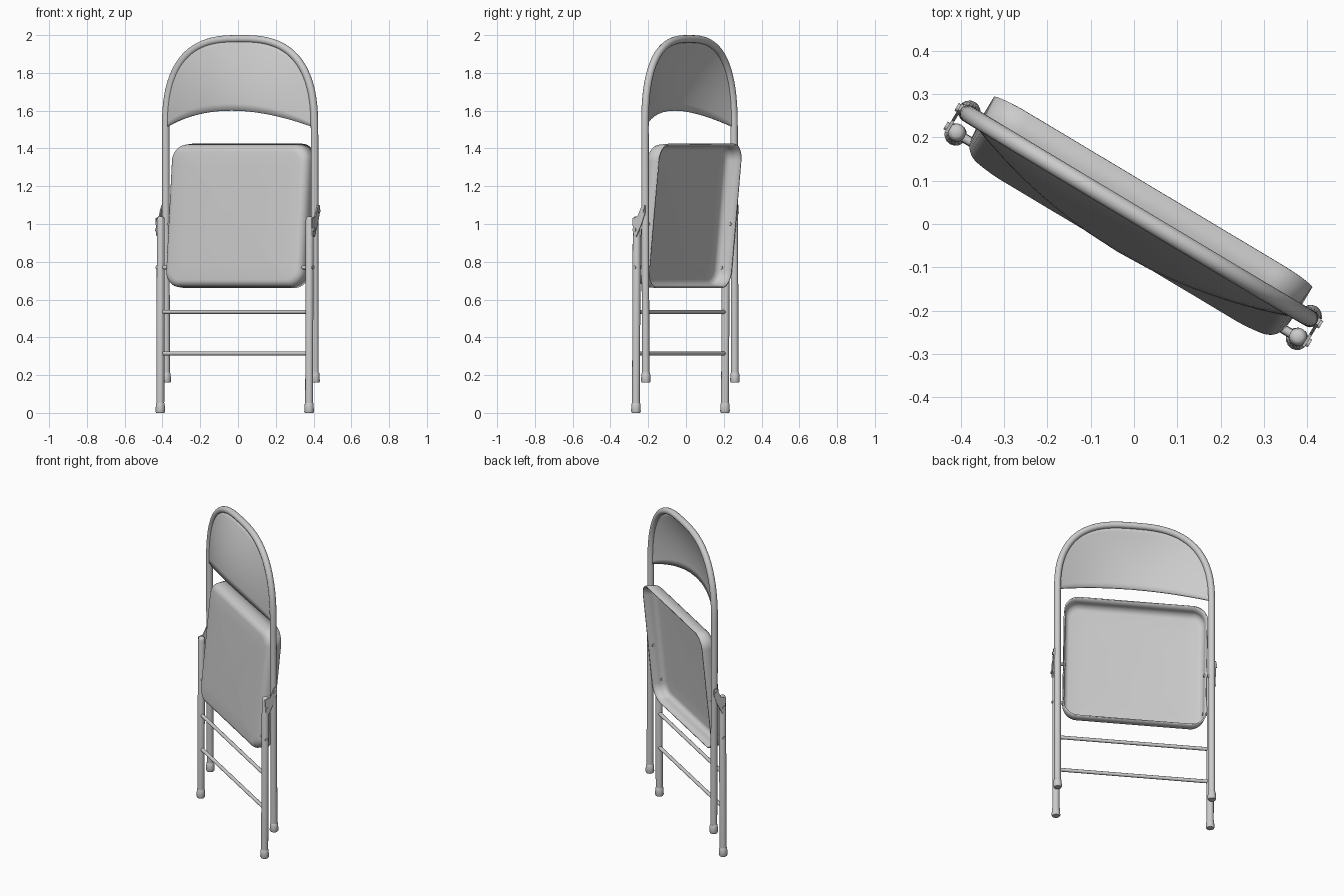
import bpy, bmesh, math
from mathutils import Vector

if "Cube" in bpy.data.objects:
    bpy.data.objects.remove(bpy.data.objects["Cube"])

TURN = math.radians(-30.9)   # the whole chair stands turned about z
HALF = 0.459                 # half distance between the side tubes
TUBE = 0.02

metal = bpy.data.materials.new("grey painted steel")
metal.use_nodes = True
grey = (0.6, 0.6, 0.6, 1)
metal.diffuse_color = grey
metal.node_tree.nodes["Principled BSDF"].inputs["Base Color"].default_value = grey


def finish(name, bm, thickness=0, angle=40):
    """Turn a bmesh into a smooth shaded, turned object."""
    bmesh.ops.recalc_face_normals(bm, faces=bm.faces)
    mesh = bpy.data.meshes.new(name)
    bm.to_mesh(mesh)
    bm.free()
    mesh.materials.append(metal)
    ob = bpy.data.objects.new(name, mesh)
    bpy.context.collection.objects.link(ob)
    ob.rotation_euler.z = TURN
    bpy.ops.object.select_all(action='DESELECT')
    ob.select_set(True)
    bpy.context.view_layer.objects.active = ob
    if thickness:
        mod = ob.modifiers.new("sheet", 'SOLIDIFY')
        mod.thickness = thickness
        mod.offset = 0
    bpy.ops.object.shade_smooth_by_angle(angle=math.radians(angle))
    return ob


def skin(bm, rings, closed=True):
    """Bridge rows of points with quads."""
    rows = [[bm.verts.new(p) for p in ring] for ring in rings]
    n = len(rows[0])
    for a, b in zip(rows, rows[1:]):
        for i in range(n if closed else n - 1):
            j = (i + 1) % n
            bm.faces.new((a[i], a[j], b[j], b[i]))
    return rows


def tube(name, path, radii, sides=16):
    """Sweep a circle along a path; radii is one number or one per point."""
    path = [Vector(p) for p in path]
    if not isinstance(radii, (list, tuple)):
        radii = [radii] * len(path)
    rings = []
    for i, p in enumerate(path):
        t = (path[min(i + 1, len(path) - 1)] - path[max(i - 1, 0)]).normalized()
        side = Vector((0, 1, 0)) if abs(t.y) < 0.9 else Vector((0, 0, 1))
        a = t.cross(side).normalized()
        b = t.cross(a)
        rings.append([p + r_cos * a + r_sin * b for r_cos, r_sin in (
            (radii[i] * math.cos(k * math.tau / sides),
             radii[i] * math.sin(k * math.tau / sides)) for k in range(sides))])
    bm = bmesh.new()
    rows = skin(bm, rings)
    bm.faces.new(rows[0])
    bm.faces.new(rows[-1])
    return finish(name, bm)


# Main frame: one tube bent over the top
ARCH_BASE, ARCH_TOP = 1.5, 1.98


def arch(a):
    """Point on the bent part of the frame, a from 0 to pi."""
    c, s = math.cos(a), math.sin(a)
    return (math.copysign(abs(c) ** 0.72, c) * HALF,
            ARCH_BASE + (ARCH_TOP - ARCH_BASE) * s ** 0.78)


def frame_y(z):
    return 0.027 - 0.007 * z / 2


bend = [arch(math.pi * i / 48) for i in range(49)]
outline = [(HALF, 0.17)] + bend + [(-HALF, 0.17)]
tube("main_frame", [(x, frame_y(z), z) for x, z in outline], TUBE)

# Backrest: curved sheet filling the arch, bulging to the rear
bm = bmesh.new()
columns = []
for i in range(33):
    x, top = arch(math.pi * (0.02 + 0.96 * i / 32))
    k = 1 - (x / HALF) ** 2
    low = 1.51 + 0.09 * k
    col = []
    for j in range(11):
        t = j / 10
        z = low + (max(top, low + 0.01) - low) * t
        col.append((x, frame_y(z) - 0.092 * k * (1 - t ** 2), z))
    columns.append(col)
skin(bm, columns, closed=False)
finish("backrest", bm, 0.008)

# Seat: hollow pan with rounded corners, folded up and leaning back
SEAT_W, SEAT_H = 0.424, 0.378


def pan_ring(inset, depth, radius):
    w, h = SEAT_W - inset, SEAT_H - inset
    pts = []
    for q, (sx, sz) in enumerate(((1, 1), (-1, 1), (-1, -1), (1, -1))):
        for k in range(9):
            a = (q + k / 8) * math.pi / 2
            x = sx * (w - radius) + radius * math.cos(a)
            z = sz * (h - radius) + radius * math.sin(a)
            crown = 0.012 * max(0, 1 - (x / SEAT_W) ** 2) * (1 - depth / 0.09)
            lean = 0.1 * z
            pts.append((x, -0.028 + depth - crown + lean, 1.043 + z))
    return pts


bm = bmesh.new()
rings = [pan_ring(0, 0.085, 0.085), pan_ring(0.004, 0.04, 0.085)]
for k in range(1, 7):
    a = k / 6 * math.pi / 2
    rings.append(pan_ring(0.004 + 0.036 * (1 - math.cos(a)),
                          0.04 * (1 - math.sin(a)), 0.085 - 0.004 * k))
rings += [pan_ring(i, 0, r) for i, r in ((0.12, 0.05), (0.24, 0.03), (0.36, 0.01))]
rows = skin(bm, rings)
bm.faces.new(rows[-1])
finish("seat_pan", bm, 0.008, 50)

# Side parts, repeated left and right
LEG_Y = -0.031
for s, side in ((1, "left"), (-1, "right")):
    x = s * HALF
    # Rear leg with domed top
    tube(side + "_rear_leg",
         [(x, LEG_Y - 0.003, 0.02), (x, LEG_Y + 0.002, 1.02),
          (x, LEG_Y + 0.002, 1.035), (x, LEG_Y + 0.002, 1.04)],
         [TUBE + 0.001, TUBE + 0.001, 0.017, 0.01])
    # Flared foot caps
    for label, y, z in (("rear", LEG_Y - 0.003, 0), ("front", frame_y(0), 0.16)):
        tube(side + "_" + label + "_foot",
             [(x, y, z), (x, y, z + 0.008), (x, y, z + 0.05), (x, y, z + 0.055)],
             [0.022, 0.026, 0.023, 0.02])
    # Hinge plate between rear leg and main frame
    bm = bmesh.new()
    shape = [(-0.042, 1.03), (-0.035, 0.94), (-0.02, 0.93), (0.015, 1.0),
             (0.036, 1.06), (0.034, 1.1), (0.018, 1.1), (-0.01, 1.04)]
    rows = skin(bm, [[(s * u, y, z) for y, z in shape] for u in (0.477, 0.484)])
    for row in rows:
        bm.faces.new(row)
    finish(side + "_hinge_plate", bm)
    # Rivets and seat pivot pins
    for label, y, z, inner, outer in (
            ("lower_rivet", -0.028, 0.97, 0.45, 0.49),
            ("upper_rivet", 0.022, 1.07, 0.45, 0.49),
            ("seat_pin", -0.031, 0.77, 0.41, 0.484),
            ("seat_pivot", 0.022, 1.0, 0.41, 0.47)):
        tube(side + "_" + label, [(s * inner, y, z), (s * outer, y, z)], 0.01, 12)

# Cross bars between the rear legs
for label, z in (("lower", 0.315), ("upper", 0.535)):
    tube(label + "_cross_bar", [(-HALF, LEG_Y, z), (HALF, LEG_Y, z)], 0.011, 12)
